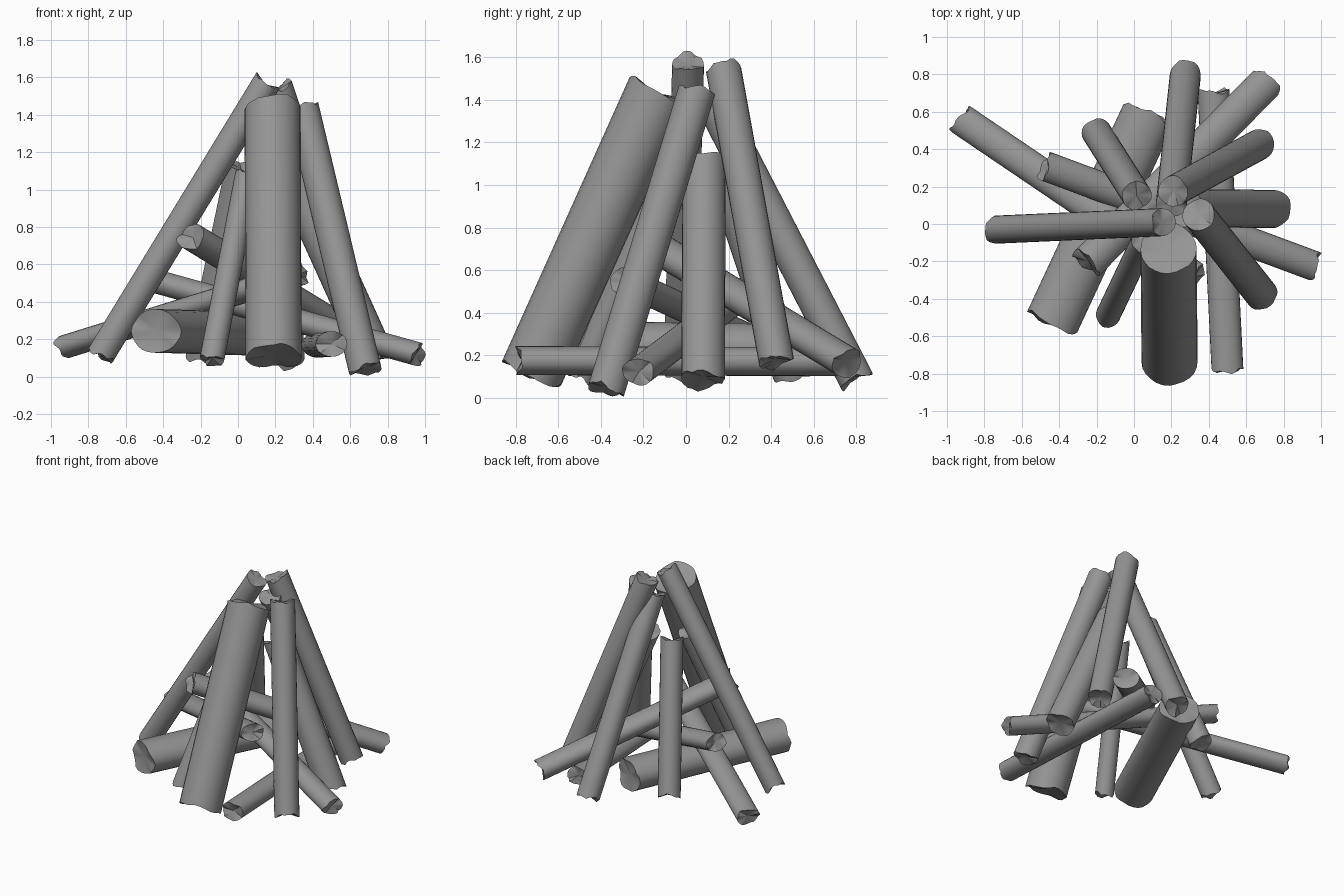
import bpy, bmesh, math, random
from mathutils import Vector

if "Cube" in bpy.data.objects:
    bpy.data.objects.remove(bpy.data.objects["Cube"])

random.seed(4)
SIDES = 24

# Charred wood
wood = bpy.data.materials.new("charred_wood")
wood.diffuse_color = (0.3, 0.3, 0.3, 1)
wood.use_nodes = True
wood.node_tree.nodes["Principled BSDF"].inputs["Base Color"].default_value = wood.diffuse_color


def end_ring(bm, centre, axis, u, v, sign):
    """Ragged rim: each vertex slides along the log axis."""
    p1, p2 = random.uniform(0, 6.28), random.uniform(0, 6.28)
    ring = []
    for i in range(SIDES):
        a = 2 * math.pi * i / SIDES
        slide = 0.012 * math.sin(2 * a + p1) + 0.006 * math.sin(5 * a + p2)
        slide += random.uniform(-0.005, 0.005)
        ring.append(bm.verts.new(centre + u * math.cos(a) + v * math.sin(a)
                                 + axis * sign * slide))
    return ring


def log(name, bottom, top, wide, tall=None):
    """A straight log between two points with broken, slightly hollow ends.
    wide is its level radius, tall the radius across that."""
    p, q = Vector(bottom), Vector(top)
    axis = (q - p).normalized()
    u = Vector((0, 0, 1)).cross(axis).normalized()
    v = axis.cross(u)
    u, v = u * wide, v * (tall or wide)
    bm = bmesh.new()
    low = end_ring(bm, p, axis, u, v, -1)
    high = end_ring(bm, q, axis, u, v, 1)
    c_low = bm.verts.new(p + axis * 0.015)
    c_high = bm.verts.new(q - axis * 0.015)
    for i in range(SIDES):
        j = (i + 1) % SIDES
        bm.faces.new((low[i], low[j], high[j], high[i]))
        bm.faces.new((low[j], low[i], c_low))
        bm.faces.new((high[i], high[j], c_high))
    bm.normal_update()
    mesh = bpy.data.meshes.new(name)
    bm.to_mesh(mesh)
    bm.free()
    mesh.materials.append(wood)
    ob = bpy.data.objects.new(name, mesh)
    bpy.context.collection.objects.link(ob)
    bpy.context.view_layer.objects.active = ob
    ob.select_set(True)


# Logs leaning together into a cone
log("leaning_log_front", (0.19, -0.73, 0.105), (0.185, -0.13, 1.44), 0.15)
log("leaning_log_left", (-0.735, -0.03, 0.115), (0.155, 0.01, 1.575), 0.075)
log("leaning_log_front_right", (0.68, -0.375, 0.035), (0.345, 0.05, 1.44), 0.088)
log("leaning_log_back_right", (0.67, 0.425, 0.17), (0.21, 0.175, 1.55), 0.083)
log("leaning_log_right", (0.745, 0.08, 0.085), (0.28, 0.085, 1.11), 0.102)
log("leaning_log_back", (0.275, 0.80, 0.085), (0.20, 0.11, 1.42), 0.083)
log("leaning_log_back_left", (-0.20, 0.49, 0.10), (0.015, 0.15, 1.13), 0.08)
log("leaning_log_front_left", (-0.14, -0.49, 0.09), (0.05, -0.09, 1.08), 0.066)

# Logs lying across the base
log("base_log_thick", (-0.44, -0.53, 0.245), (0.08, 0.59, 0.23), 0.145, 0.117)
log("base_log_side", (0.50, -0.785, 0.175), (0.425, 0.71, 0.17), 0.085, 0.068)

# Tilted logs threaded through the pile
log("cross_log_right", (0.965, -0.225, 0.12), (-0.475, 0.31, 0.52), 0.08, 0.064)
log("cross_log_left", (-0.925, 0.56, 0.16), (0.33, -0.29, 0.55), 0.085, 0.063)
log("cross_log_back", (0.71, 0.76, 0.165), (-0.25, -0.21, 0.75), 0.093, 0.073)

bpy.ops.object.shade_smooth_by_angle(angle=math.radians(40))
